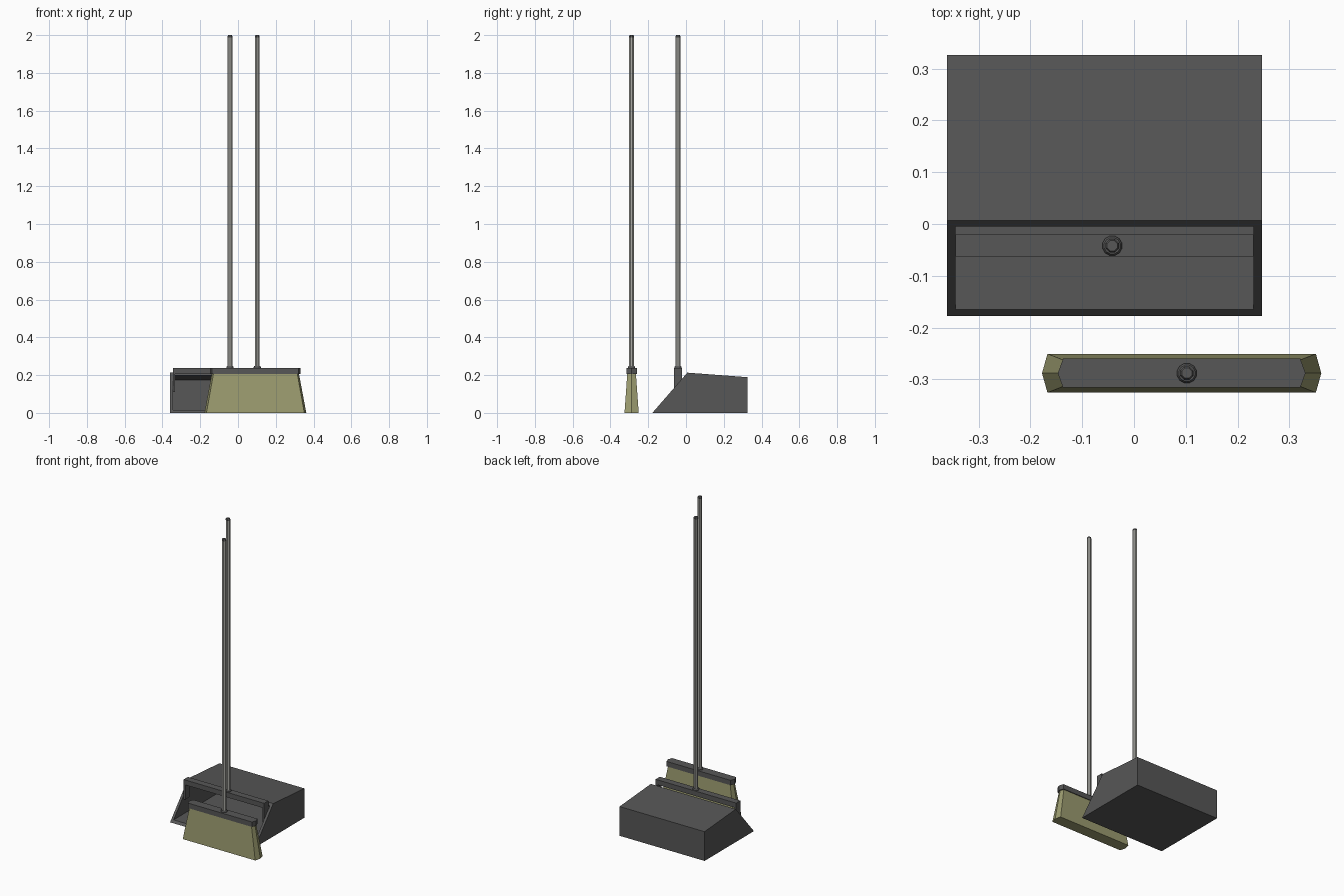
import bpy, bmesh, math
from mathutils import Matrix

if "Cube" in bpy.data.objects:
    bpy.data.objects.remove(bpy.data.objects["Cube"])


def material(name, rgb):
    m = bpy.data.materials.new(name)
    m.diffuse_color = (*rgb, 1)
    m.use_nodes = True
    m.node_tree.nodes["Principled BSDF"].inputs["Base Color"].default_value = m.diffuse_color
    return m


DARK = material("dark grey plastic", (0.095, 0.095, 0.095))
STEEL = material("pale grey metal", (0.42, 0.42, 0.39))
OLIVE = material("olive bristles", (0.33, 0.33, 0.16))


def finish(name, bm, *mats):
    bmesh.ops.recalc_face_normals(bm, faces=bm.faces)
    mesh = bpy.data.meshes.new(name)
    bm.to_mesh(mesh)
    bm.free()
    ob = bpy.data.objects.new(name, mesh)
    for m in mats:
        mesh.materials.append(m)
    bpy.context.collection.objects.link(ob)
    return ob


def loft(name, rings, mat, caps=True, closed=True):
    """Skin a list of equal-length point rings."""
    bm = bmesh.new()
    rows = [[bm.verts.new(p) for p in r] for r in rings]
    n = len(rows[0])
    for a, b in zip(rows, rows[1:]):
        for i in range(n):
            j = (i + 1) % n
            bm.faces.new((a[i], a[j], b[j], b[i]))
    if caps:
        bm.faces.new(rows[0])
        bm.faces.new(rows[-1])
    return finish(name, bm, mat)


def box(name, x0, x1, y0, y1, z0, z1):
    ring = lambda z: [(x0, y0, z), (x1, y0, z), (x1, y1, z), (x0, y1, z)]
    return loft(name, [ring(z0), ring(z1)], DARK)


def hexagon(cx, cy, half, tip, hy, z):
    """Long bar outline with pointed ends."""
    return [(cx - half - tip, cy, z), (cx - half, cy - hy, z), (cx + half, cy - hy, z),
            (cx + half + tip, cy, z), (cx + half, cy + hy, z), (cx - half, cy + hy, z)]


def circle(cx, cy, r, z, n=8):
    return [(cx + r * math.cos(math.tau * (i + .5) / n),
             cy + r * math.sin(math.tau * (i + .5) / n), z) for i in range(n)]


def handle(name, x, y):
    # pole, socket at its foot, dark rounded end cap
    loft(name + "_pole", [circle(x, y, .0135, .22), circle(x, y, .0135, 1.99)], STEEL)
    loft(name + "_socket", [circle(x, y, .0195, .22, 12), circle(x, y, .0195, .243, 12),
                            circle(x, y, .016, .249, 12)], DARK)
    loft(name + "_end_cap", [circle(x, y, .0138, 1.988), circle(x, y, .0138, 1.994),
                             circle(x, y, .0105, 2.0)], DARK)


# Dustpan shell: outer back, outer rim, inner rim, inner back
def pan_ring(x0, x1, yb, yt, zb, zt):
    return [(x0, yb, zb), (x1, yb, zb), (x1, yt, zt), (x0, yt, zt)]


loft("dustpan_shell", [
    pan_ring(-.361, .247, .326, .326, 0, .189),
    pan_ring(-.361, .247, -.178, .007, 0, .213),
    pan_ring(-.345, .231, -.165, -.005, .015, .199),
    pan_ring(-.345, .231, .311, .311, .015, .175)], DARK)

# Bar over the opening with a leg down each inner wall
box("dustpan_bar", -.345, .231, -.063, -.02, .205, .237)
for side, x0 in (("left", -.345), ("right", .219)):
    box("dustpan_leg_" + side, x0, x0 + .012, -.063, -.02, .11, .205)
handle("dustpan_handle", -.042, -.042)

# Broom head and flared bristles
BX, BY = .092, -.288
loft("broom_head", [hexagon(BX, BY, .229, .01, .028, .205),
                    hexagon(BX, BY, .229, .01, .028, .237)], DARK)
loft("broom_bristles", [hexagon(BX, BY, .259, .0105, .0375, 0),
                        hexagon(BX, BY, .222, .009, .023, .206)], OLIVE)
handle("broom_handle", .102, BY)
